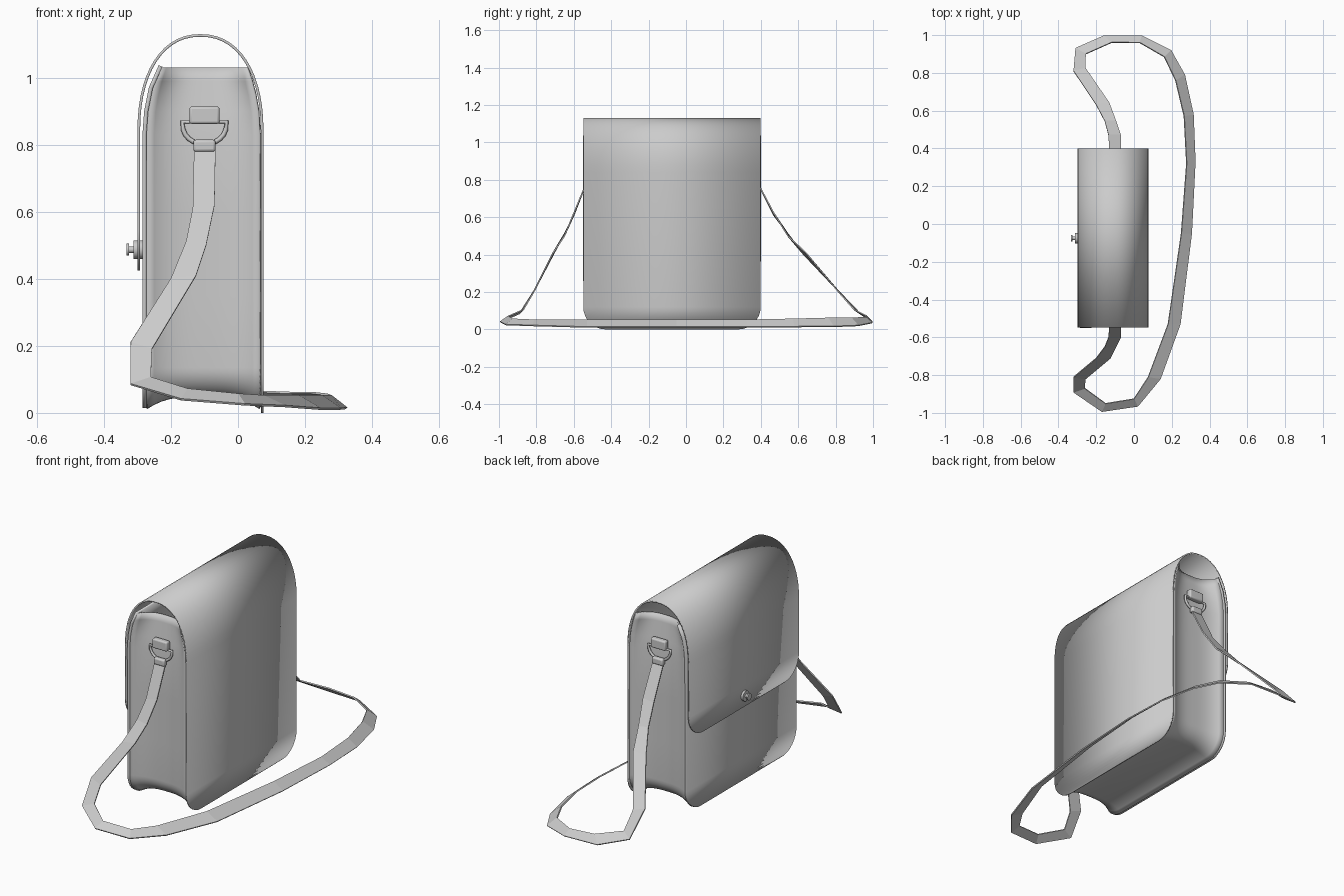
import bpy, math
from math import sin, cos, pi, sqrt

if "Cube" in bpy.data.objects:
    bpy.data.objects.remove(bpy.data.objects["Cube"])

YC, HW, R = -0.075, 0.474, 0.12      # bag centre in y, half width, corner radius


def grid(name, rows, thick, smooth=True):
    n = len(rows[0])
    verts = [p for r in rows for p in r]
    faces = [(i*n+j, i*n+j+1, (i+1)*n+j+1, (i+1)*n+j)
             for i in range(len(rows)-1) for j in range(n-1)]
    me = bpy.data.meshes.new(name)
    me.from_pydata(verts, [], faces)
    ob = bpy.data.objects.new(name, me)
    bpy.context.collection.objects.link(ob)
    m = ob.modifiers.new("thickness", 'SOLIDIFY')
    m.thickness, m.offset = thick, 0
    if smooth:
        select(ob)
        bpy.ops.object.shade_smooth_by_angle(angle=math.radians(35))
    return ob


def select(ob):
    bpy.ops.object.select_all(action='DESELECT')
    ob.select_set(True)
    bpy.context.view_layer.objects.active = ob


def corner(d):
    # half width of a sheet at distance d from a round-cornered end
    return HW if d >= R else HW - R + sqrt(max(0, R*R - (R-d)**2))


steps = [R*(1-cos(pi/2*i/8)) for i in range(9)]

# back panel and flap: one sheet folded over the top
AX, AZ, A, B = -0.112, 0.84, 0.184, 0.286


def arch(t):
    c, s = cos(t), sin(t)
    return AX + A*math.copysign(abs(c)**0.9, c), AZ + B*abs(s)**0.9


ZF = 0.425
prof = [(AX+A, d, corner(d)) for d in steps]
prof += [(*arch(pi*i/28), HW) for i in range(29)]
prof += [(AX-A, ZF+d, corner(d)) for d in reversed(steps)]
grid("back_panel_and_flap",
     [[(x, YC-h, z), (x, YC+h, z)] for x, z, h in prof], 0.008)

# front panel leaning in at the top
front = [(-0.279, 0.015+d, corner(d)) for d in steps]
front += [(x, z, HW+0.002) for x, z in
          ((-0.279, 0.83), (-0.274, 0.9), (-0.26, 0.97), (-0.231, 1.035))]
grid("front_panel", [[(x, YC-h, z), (x, YC+h, z)] for x, z, h in front], 0.012)


# gusset: U-shaped strip bowed inwards between the panels
def limits(z):
    k = max(0, z-0.83)/0.205
    return -0.273 + 0.042*k**2, 0.066 - 0.04*k**2


g = HW - 0.004
side = [(g, z, 1, 0) for z in (1.03, 0.99, 0.95, 0.9, 0.83, 0.6, 0.35)]
arc = [(g-R+R*cos(t), 0.015+R-R*sin(t), cos(t), -sin(t))
       for t in [pi/2*i/10 for i in range(11)]]
half = side + arc
path = half + [(-y, z, -ny, nz) for y, z, ny, nz in reversed(half)]
rows = []
for y, z, ny, nz in path:
    x0, x1 = limits(z)
    deep = 0.038 + 0.03*max(0, (z-0.83)/0.2)
    row = []
    for i in range(17):
        u = -1 + i/8
        b = deep*(1-abs(u)**3)
        row.append(((x0+x1)/2 + u*(x1-x0)/2, YC+y-ny*b, z-nz*b))
    rows.append(row)
grid("gusset", rows, 0.008)

# long strap: edge pairs (outer xyz, inner xyz) along the loop
pairs = [
    (-.131, -.53, .79, -.067, -.53, .79),
    (-.135, -.60, .61, -.070, -.60, .62),
    (-.155, -.65, .51, -.095, -.65, .50),
    (-.200, -.71, .40, -.125, -.71, .41),
    (-.320, -.81, .21, -.257, -.82, .19),
    (-.320, -.89, .085, -.260, -.87, .105),
    (-.170, -.993, .04, -.150, -.95, .07),
    (.020, -.965, .025, .000, -.925, .055),
    (.140, -.82, .02, .075, -.81, .05),
    (.245, -.53, .012, .180, -.53, .05),
    (.305, -.05, .012, .250, -.05, .05),
    (.324, .33, .014, .278, .32, .05),
    (.314, .58, .014, .265, .57, .055),
    (.268, .79, .015, .220, .76, .06),
    (.195, .92, .02, .160, .885, .06),
    (.040, .996, .035, .030, .96, .065),
    (-.160, .996, .04, -.120, .96, .075),
    (-.310, .93, .085, -.255, .90, .105),
    (-.320, .81, .21, -.257, .825, .19),
    (-.200, .63, .40, -.130, .64, .41),
    (-.155, .545, .51, -.095, .545, .50),
    (-.135, .47, .61, -.070, .47, .62),
    (-.131, .38, .79, -.067, .38, .79)]
grid("shoulder_strap", [[p[:3], p[3:]] for p in pairs], 0.007, smooth=False)


def box(name, loc, size):
    bpy.ops.mesh.primitive_cube_add(size=1, location=loc)
    ob = bpy.context.object
    ob.name, ob.scale = name, size
    bpy.ops.object.transform_apply(location=False, rotation=False, scale=True)
    m = ob.modifiers.new("round", 'BEVEL')
    m.width, m.segments = 0.008, 3
    bpy.ops.object.shade_smooth_by_angle(angle=math.radians(35))


# D-rings with holding tab and strap fold on both sides
for s, label in ((-1, "left"), (1, "right")):
    yr = YC + s*0.447
    box(label+"_ring_tab", (-0.1, yr, 0.888), (0.09, 0.032, 0.052))
    box(label+"_strap_fold", (-0.1, yr+s*0.008, 0.797), (0.066, 0.028, 0.036))
    cu = bpy.data.curves.new(label+"_d_ring", 'CURVE')
    cu.dimensions, cu.bevel_depth, cu.bevel_resolution = '3D', 0.007, 2
    pts = [(-0.1+0.066*cos(t), 0.868-0.066*sin(t)**0.8)
           for t in [pi*i/12 for i in range(12)]] + [(-0.166, 0.868)]
    sp = cu.splines.new('POLY')
    sp.points.add(len(pts)-1)
    for p, (x, z) in zip(sp.points, pts):
        p.co = (x, yr, z, 1)
    sp.use_cyclic_u = True
    ob = bpy.data.objects.new(label+"_d_ring", cu)
    bpy.context.collection.objects.link(ob)
    select(ob)
    bpy.ops.object.convert(target='MESH')

# stud clasp on the flap
for name, x0, x1, r in (("clasp_base", -0.312, -0.285, 0.028),
                        ("clasp_stem", -0.327, -0.31, 0.01),
                        ("clasp_knob", -0.333, -0.325, 0.018)):
    bpy.ops.mesh.primitive_cylinder_add(vertices=24, radius=r, depth=x1-x0,
                                        location=((x0+x1)/2, YC, 0.487),
                                        rotation=(0, pi/2, 0))
    bpy.context.object.name = name
    bpy.ops.object.shade_smooth_by_angle(angle=math.radians(35))
